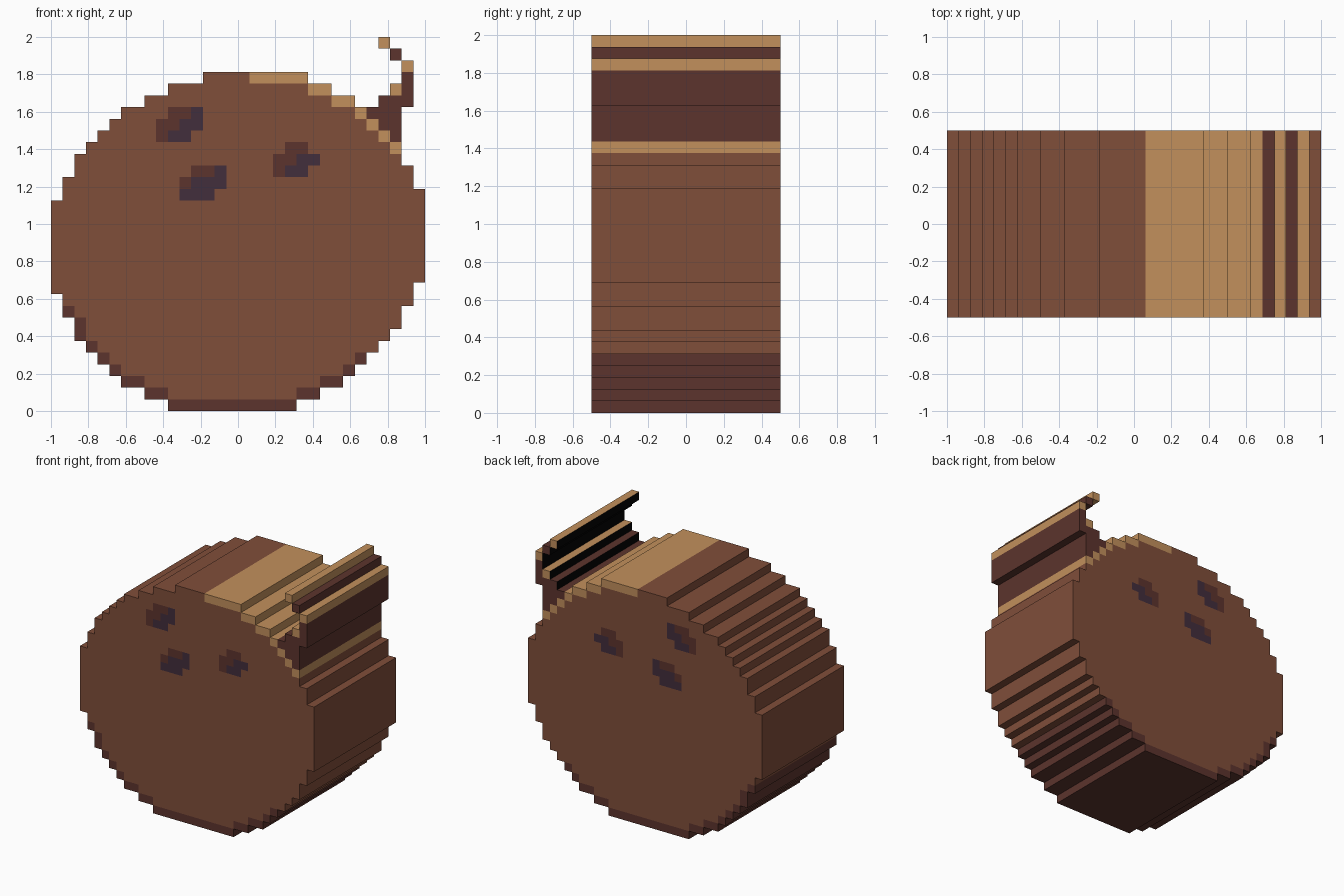
import bpy, bmesh

if "Cube" in bpy.data.objects:
    bpy.data.objects.remove(bpy.data.objects["Cube"])

P = 1 / 16          # size of one square cell
HALF = 0.5          # half depth


def linear(c):
    c /= 255
    return c / 12.92 if c <= 0.04045 else ((c + 0.055) / 1.055) ** 2.4


def material(name, rgb):
    m = bpy.data.materials.new(name)
    m.diffuse_color = (*[linear(c) for c in rgb], 1)
    m.use_nodes = True
    m.node_tree.nodes["Principled BSDF"].inputs["Base Color"].default_value = m.diffuse_color
    return m


MATS = [material("shell brown", (128, 78, 58)),
        material("dark brown", (92, 52, 45)),
        material("light husk", (194, 144, 92)),
        material("eye purple", (66, 46, 60)),
        material("black", (2, 2, 2))]
BROWN, DARK, TAN, PURPLE, BLACK = range(5)

# Shell outline: first and one-past-last column of each row, from the bottom up
left = [10, 8, 6, 5, 4, 3, 2, 2, 1, 1] + [0] * 8 + [1, 1, 2, 2, 3, 4, 5, 6, 8, 10, 13]
right = [21, 23, 25, 26, 27, 28, 29, 30, 30, 31, 31] + [32] * 8 + [31, 31, 30, 30, 29, 28, 27, 26, 24, 22]
shell = {(c, r): BROWN for r in range(29) for c in range(left[r], right[r])}


def paint(cells, colour, row, a, b):
    for c in range(a, b + 1):
        cells[c, row] = colour


# Dark rim under the shell: cells with nothing below them, plus the lower left edge
for c, r in list(shell):
    if r <= 4 and (c, r - 1) not in shell:
        shell[c, r] = DARK
for c, r in ((3, 5), (2, 6), (2, 7), (1, 8)):
    shell[c, r] = DARK

# Light husk rim at the upper right
for row, a, b in ((28, 17, 21), (27, 22, 23), (26, 24, 25), (25, 26, 26),
                  (24, 27, 27), (23, 28, 28), (22, 29, 29)):
    paint(shell, TAN, row, a, b)

# Peeled husk strand
strand = {}
for colour, row, a, b in ((DARK, 23, 29, 29), (DARK, 24, 28, 29), (DARK, 25, 27, 29),
                          (DARK, 26, 28, 30), (TAN, 27, 29, 29), (DARK, 27, 30, 30),
                          (DARK, 28, 30, 30), (TAN, 29, 30, 30), (DARK, 30, 29, 29),
                          (TAN, 31, 28, 28)):
    paint(strand, colour, row, a, b)

# Three eye hollows, shown on both flat faces
eyes = {}
for colour, row, a, b in ((DARK, 25, 10, 11), (PURPLE, 25, 12, 12), (DARK, 24, 9, 10),
                          (PURPLE, 24, 11, 12), (DARK, 23, 9, 9), (PURPLE, 23, 10, 11),
                          (DARK, 20, 12, 13), (PURPLE, 20, 14, 14), (DARK, 19, 11, 11),
                          (PURPLE, 19, 12, 14), (PURPLE, 18, 11, 13),
                          (DARK, 22, 20, 21), (DARK, 21, 19, 20), (PURPLE, 21, 21, 22),
                          (DARK, 20, 19, 19), (PURPLE, 20, 20, 21)):
    paint(eyes, colour, row, a, b)
for key in eyes:
    shell.pop(key)

SOLID = set(shell) | set(strand) | set(eyes)


def build(name, cells, black_left=False):
    """Extrude cells through the depth, making walls only on the outer outline."""
    bm = bmesh.new()
    verts = {}

    def v(c, r, y):
        if (c, r, y) not in verts:
            verts[c, r, y] = bm.verts.new((c * P - 1, y, r * P))
        return verts[c, r, y]

    def face(points, colour):
        bm.faces.new([v(*p) for p in points]).material_index = colour

    for (c, r), colour in cells.items():
        corners = [(c, r), (c + 1, r), (c + 1, r + 1), (c, r + 1)]
        face([(*k, -HALF) for k in corners], colour)
        face([(*k, HALF) for k in reversed(corners)], colour)
        for i, (dc, dr) in enumerate(((0, -1), (1, 0), (0, 1), (-1, 0))):
            if (c + dc, r + dr) in SOLID:
                continue
            a, b = corners[i], corners[(i + 1) % 4]
            wall = BLACK if black_left and dc == -1 else colour
            face([(*b, -HALF), (*a, -HALF), (*a, HALF), (*b, HALF)], wall)
    me = bpy.data.meshes.new(name)
    bm.to_mesh(me)
    bm.free()
    for m in MATS:
        me.materials.append(m)
    bpy.context.collection.objects.link(bpy.data.objects.new(name, me))


build("nut_shell", shell)
build("husk_strand", strand, black_left=True)
build("eye_hollows", eyes)
